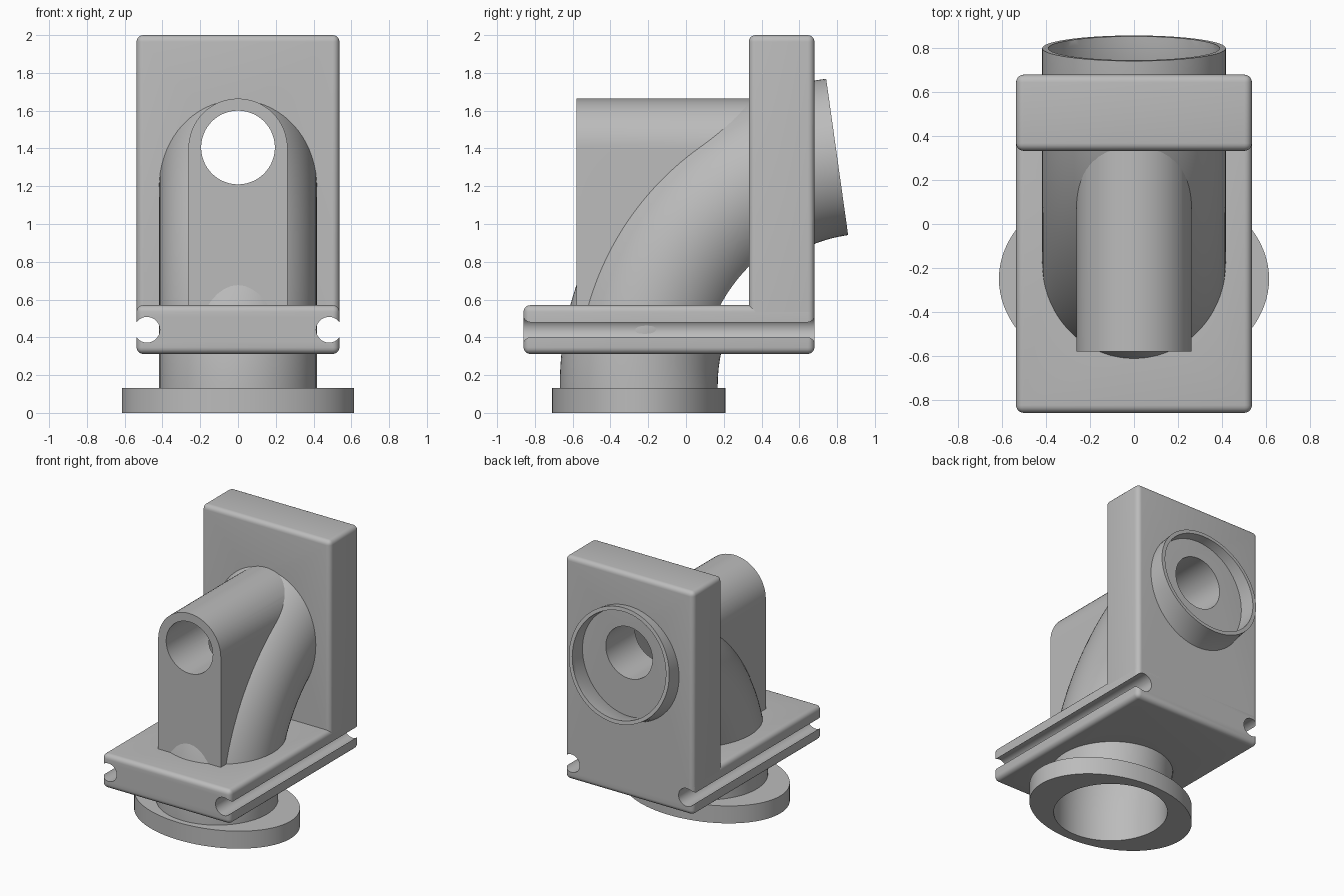
import bpy, bmesh, math
from mathutils import Vector, Matrix

cube = bpy.data.objects.get("Cube")
if cube:
    bpy.data.objects.remove(cube, do_unlink=True)

grey = bpy.data.materials.new("plain grey")
grey.use_nodes = True
colour = (0.5, 0.5, 0.5, 1)
grey.diffuse_color = colour
grey.node_tree.nodes["Principled BSDF"].inputs["Base Color"].default_value = colour

HALF = 0.537            # half width of both plates
PIPE_Y = -0.25          # axis of the upright pipe end
BEND_R, BEND_Z = 1.22, 0.147
BORE_Z = 1.405


def make(name, bm):
    bmesh.ops.recalc_face_normals(bm, faces=bm.faces)
    mesh = bpy.data.meshes.new(name)
    bm.to_mesh(mesh)
    bm.free()
    mesh.materials.append(grey)
    ob = bpy.data.objects.new(name, mesh)
    bpy.context.collection.objects.link(ob)
    return ob


def box(name, lo, hi):
    bm = bmesh.new()
    lo, hi = Vector(lo), Vector(hi)
    bmesh.ops.create_cube(bm, size=1, matrix=Matrix.Translation((lo + hi) / 2)
                          @ Matrix.Diagonal((*(hi - lo), 1)))
    return make(name, bm)


def cylinder(name, centre, rx, ry, depth, axis="Z", segments=96):
    turn = {"Z": Matrix(), "X": Matrix.Rotation(math.pi / 2, 4, "Y"),
            "Y": Matrix.Rotation(math.pi / 2, 4, "X")}[axis]
    bm = bmesh.new()
    bmesh.ops.create_cone(bm, cap_ends=True, segments=segments, radius1=1, radius2=1, depth=depth,
                          matrix=Matrix.Translation(centre) @ turn @ Matrix.Diagonal((rx, ry, 1, 1)))
    return make(name, bm)


def bent_pipe(name, radius, bottom, extra=0.0, segments=72, steps=48):
    """Solid round bar that rises, then bends toward the back."""
    stations = [(Vector((0, PIPE_Y, bottom)), 0)]
    sweep = math.radians(82)
    for i in range(steps + 1):
        a = sweep * i / steps
        stations.append((Vector((0, PIPE_Y + BEND_R * (1 - math.cos(a)),
                                 BEND_Z + BEND_R * math.sin(a))), a))
    if extra:
        tip = Vector((0, math.sin(sweep), math.cos(sweep)))
        stations.append((stations[-1][0] + tip * extra, sweep))
    bm = bmesh.new()
    rings = []
    for centre, a in stations:
        side = Vector((0, math.cos(a), -math.sin(a)))
        ring = []
        for k in range(segments):
            t = math.tau * k / segments
            ring.append(bm.verts.new(centre + Vector((radius * math.cos(t), 0, 0))
                                     + side * radius * math.sin(t)))
        rings.append(ring)
    for r0, r1 in zip(rings, rings[1:]):
        for k in range(segments):
            n = (k + 1) % segments
            bm.faces.new((r0[k], r0[n], r1[n], r1[k]))
    bm.faces.new(rings[0])
    bm.faces.new(rings[-1])
    return make(name, bm)


def bake(ob):
    deps = bpy.context.evaluated_depsgraph_get()
    mesh = bpy.data.meshes.new_from_object(ob.evaluated_get(deps))
    ob.modifiers.clear()
    ob.data = mesh


def cut(ob, *cutters):
    for cutter in cutters:
        mod = ob.modifiers.new("cut", "BOOLEAN")
        mod.operation, mod.solver, mod.object = "DIFFERENCE", "EXACT", cutter
        bake(ob)


def round_edges(ob):
    mod = ob.modifiers.new("round", "BEVEL")
    mod.width, mod.segments = 0.035, 5
    bake(ob)


# Cutters
cavity = bent_pipe("cavity_cutter", 0.39, -0.1, extra=0.1)
bore = cylinder("bore_cutter", (0, 0, BORE_Z), 0.195, 0.195, 3, "Y")
grooves = [cylinder("groove_cutter", (s * 0.482, 0, 0.44), 0.068, 0.068, 3, "Y", 48) for s in (-1, 1)]
bend_disc = cylinder("bend_cutter", (0, PIPE_Y + BEND_R, BEND_Z), 1.3, 1.3, 1, "X", 128)
slot = box("slot_cutter", (-0.262, 0.1, 0.5), (0.262, 0.333, 0.85))

# Rounded plates
base_plate = box("base_plate", (-HALF, -0.86, 0.312), (HALF, 0.68, 0.57))
back_plate = box("back_plate", (-HALF, 0.333, 0.312), (HALF, 0.68, 2.0))
for plate in (base_plate, back_plate):
    round_edges(plate)
    cut(plate, *grooves)
cut(base_plate, cavity)
cut(back_plate, bore)

# Bent hollow pipe and its oval foot
pipe = bent_pipe("bent_pipe", 0.418, 0.05)
cut(pipe, cavity, slot, bore)
flange = cylinder("oval_flange", (0, PIPE_Y, 0.066), 0.615, 0.46, 0.132)
cut(flange, cavity)

# Arched block with the sight bore
bm = bmesh.new()
outline = [(-0.262, 0.5), (0.262, 0.5)]
for i in range(33):
    t = math.pi * i / 32
    outline.append((0.262 * math.cos(t), BORE_Z - 0.003 + 0.262 * math.sin(t)))
front = bm.faces.new([bm.verts.new((x, -0.58, z)) for x, z in outline])
extruded = bmesh.ops.extrude_face_region(bm, geom=[front])
bmesh.ops.translate(bm, vec=(0, 0.94, 0),
                    verts=[v for v in extruded["geom"] if isinstance(v, bmesh.types.BMVert)])
arched_block = make("arched_block", bm)
cut(arched_block, bend_disc, cavity, bore)

# Remove the cutters and smooth the curved surfaces
for helper in (cavity, bore, bend_disc, slot, *grooves):
    bpy.data.objects.remove(helper, do_unlink=True)
bpy.ops.object.select_all(action="DESELECT")
for ob in (base_plate, back_plate, pipe, flange, arched_block):
    ob.select_set(True)
    bpy.context.view_layer.objects.active = ob
bpy.ops.object.shade_smooth_by_angle(angle=math.radians(30))
